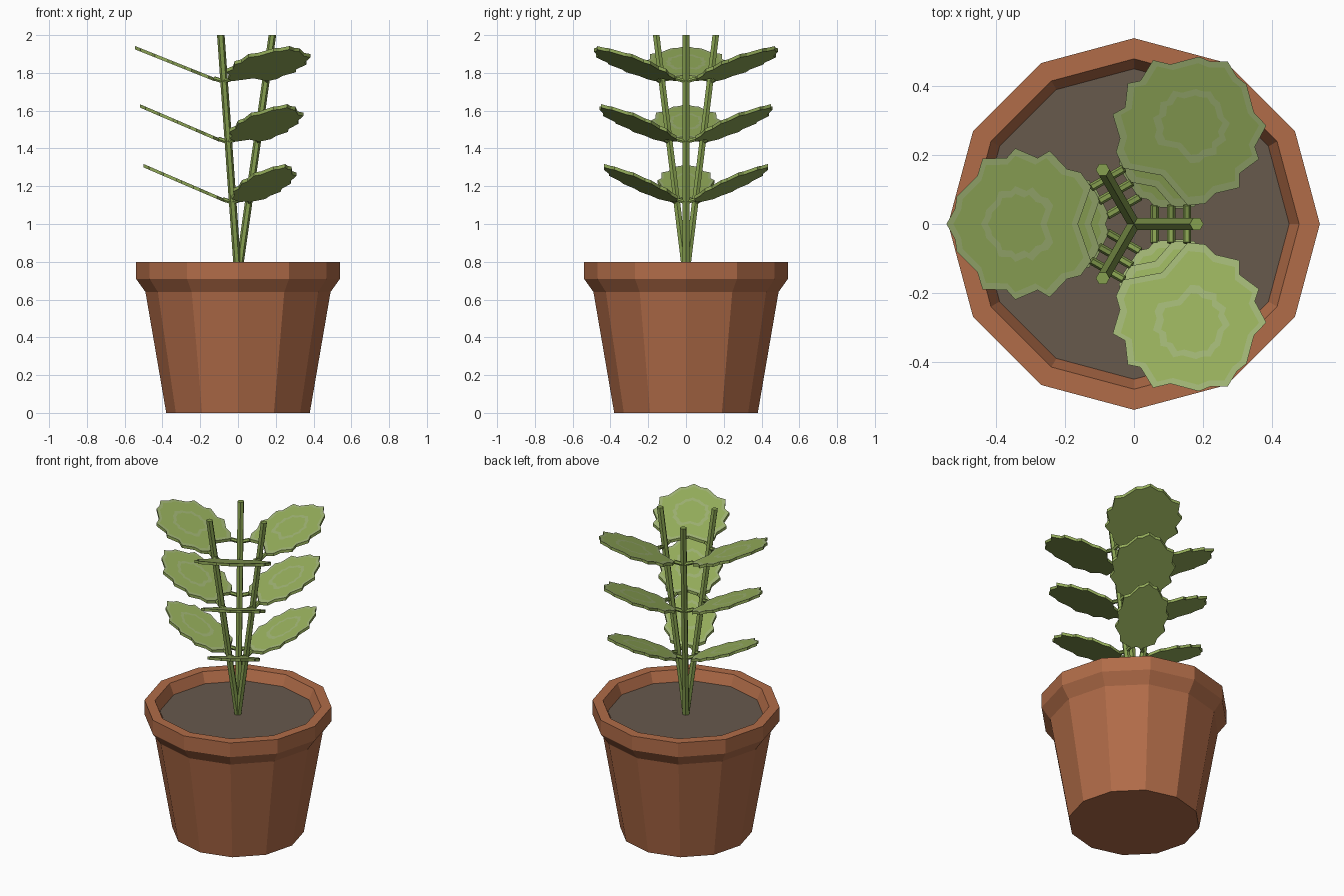
import bpy, bmesh, math
from mathutils import Vector, Matrix

if "Cube" in bpy.data.objects:
    bpy.data.objects.remove(bpy.data.objects["Cube"])


def material(name, rgb):
    m = bpy.data.materials.new(name)
    m.diffuse_color = (*rgb, 1)
    m.use_nodes = True
    m.node_tree.nodes["Principled BSDF"].inputs["Base Color"].default_value = m.diffuse_color
    return m


TERRACOTTA = material("terracotta", (0.44, 0.15, 0.065))
SOIL = material("soil", (0.135, 0.10, 0.073))
STEM = material("stem green", (0.24, 0.35, 0.08))
LEAF = material("leaf green", (0.30, 0.42, 0.105))
EDGE = material("pale leaf edge", (0.34, 0.44, 0.17))


def finish(bm, name, *mats):
    bmesh.ops.recalc_face_normals(bm, faces=bm.faces)
    mesh = bpy.data.meshes.new(name)
    bm.to_mesh(mesh)
    bm.free()
    for m in mats:
        mesh.materials.append(m)
    ob = bpy.data.objects.new(name, mesh)
    bpy.context.collection.objects.link(ob)
    return ob


def bridge(bm, a, b, mat=0):
    n = len(a)
    for i in range(n):
        bm.faces.new((a[i], a[(i + 1) % n], b[(i + 1) % n], b[i])).material_index = mat


def lathe(name, profile, mat, sides=12):
    bm = bmesh.new()
    rings = [[bm.verts.new((r * math.cos(i * math.tau / sides), r * math.sin(i * math.tau / sides), z))
              for i in range(sides)] for r, z in profile]
    for a, b in zip(rings, rings[1:]):
        bridge(bm, a, b)
    bm.faces.new(rings[0])
    bm.faces.new(rings[-1])
    return finish(bm, name, mat)


def tube(name, p, q, r, mat, flat=False, sides=6):
    """Six-sided rod; flat keeps its ends horizontal."""
    p, q = Vector(p), Vector(q)
    rot = Matrix.Identity(3) if flat else (q - p).to_track_quat('Z', 'Y').to_matrix()
    bm = bmesh.new()
    rings = []
    for c in (p, q):
        rings.append([bm.verts.new(c + rot @ Vector((r * math.cos(i * math.tau / sides),
                                                     r * math.sin(i * math.tau / sides), 0)))
                      for i in range(sides)])
    bridge(bm, *rings)
    bm.faces.new(rings[0])
    bm.faces.new(rings[1])
    return finish(bm, name, mat)


# Pot with flared rim, and soil inside it
lathe("pot", [(0.38, 0), (0.49, 0.64), (0.54, 0.71), (0.54, 0.80),
              (0.48, 0.80), (0.445, 0.72)], TERRACOTTA)
lathe("soil", [(0.44, 0.70), (0.451, 0.735)], SOIL)

# Half outline of the top leaf: distance from the axis, half width
HALF = [(0.16, 0.15), (0.20, 0.16), (0.25, 0.213), (0.285, 0.192), (0.35, 0.22),
        (0.375, 0.192), (0.445, 0.19), (0.46, 0.14), (0.52, 0.08), (0.525, 0.045)]


def leaf(name, angle, width, shift, corner, z0, slope):
    cu, cv = corner
    half = [(cu, cv)] + [(u - shift, v * width) for u, v in HALF]
    outline = ([(cu + 0.35 * cv, 0)] + half + [(0.55 - shift, 0)]
               + [(u, -v) for u, v in reversed(half)])
    mid = 0.35 - shift
    rot = Matrix.Rotation(angle, 3, 'Z')
    bm = bmesh.new()

    def loop(scale, dz):
        out = []
        for u, v in outline:
            u = mid + (u - mid) * scale
            out.append(bm.verts.new(rot @ Vector((u, v * scale, z0 + slope * (u - cu) + dz))))
        return out

    under = loop(1, -0.009)
    tops = [loop(s, 0.009) for s in (1, 0.9, 0.5, 0.4)]
    bm.faces.new(under)
    bridge(bm, under, tops[0], 0)
    for k, m in enumerate((1, 0, 1)):       # pale margin, blade, pale inner vein band
        bridge(bm, tops[k], tops[k + 1], m)
    bm.faces.new(tops[-1])
    finish(bm, name, LEAF, EDGE)


# Per level: height, stem distance, leaf width, inward shift, base corner, slope
LEVELS = [(1.125, 0.06, 0.68, 0.05, (0.073, 0.027), 0.43),
          (1.445, 0.108, 0.84, 0.03, (0.10, 0.07), 0.43),
          (1.765, 0.154, 1.0, 0.005, (0.125, 0.108), 0.40)]

for k in range(3):
    a = k * math.tau / 3
    d = Vector((math.cos(a), math.sin(a), 0))
    side = Vector((-d.y, d.x, 0))
    # Leaning stem
    tube(f"stem_{k + 1}", (0, 0, 0.72), d * 0.182 + Vector((0, 0, 2.0)), 0.02, STEM, flat=True)
    for n, (z, r, width, shift, corner, slope) in enumerate(LEVELS):
        # Leaf stalks either side of the stem
        c = d * r + Vector((0, 0, z - 0.01))
        for s in (-1, 1):
            tube(f"leaf_stalk_{k + 1}_{n + 1}_{'left' if s > 0 else 'right'}",
                 c, c + side * (0.055 * s) + Vector((0, 0, 0.015)), 0.012, STEM)
        # Leaf between this stem and the next
        leaf(f"leaf_{k + 1}_{n + 1}", a + math.pi / 3, width, shift, corner, z, slope)
